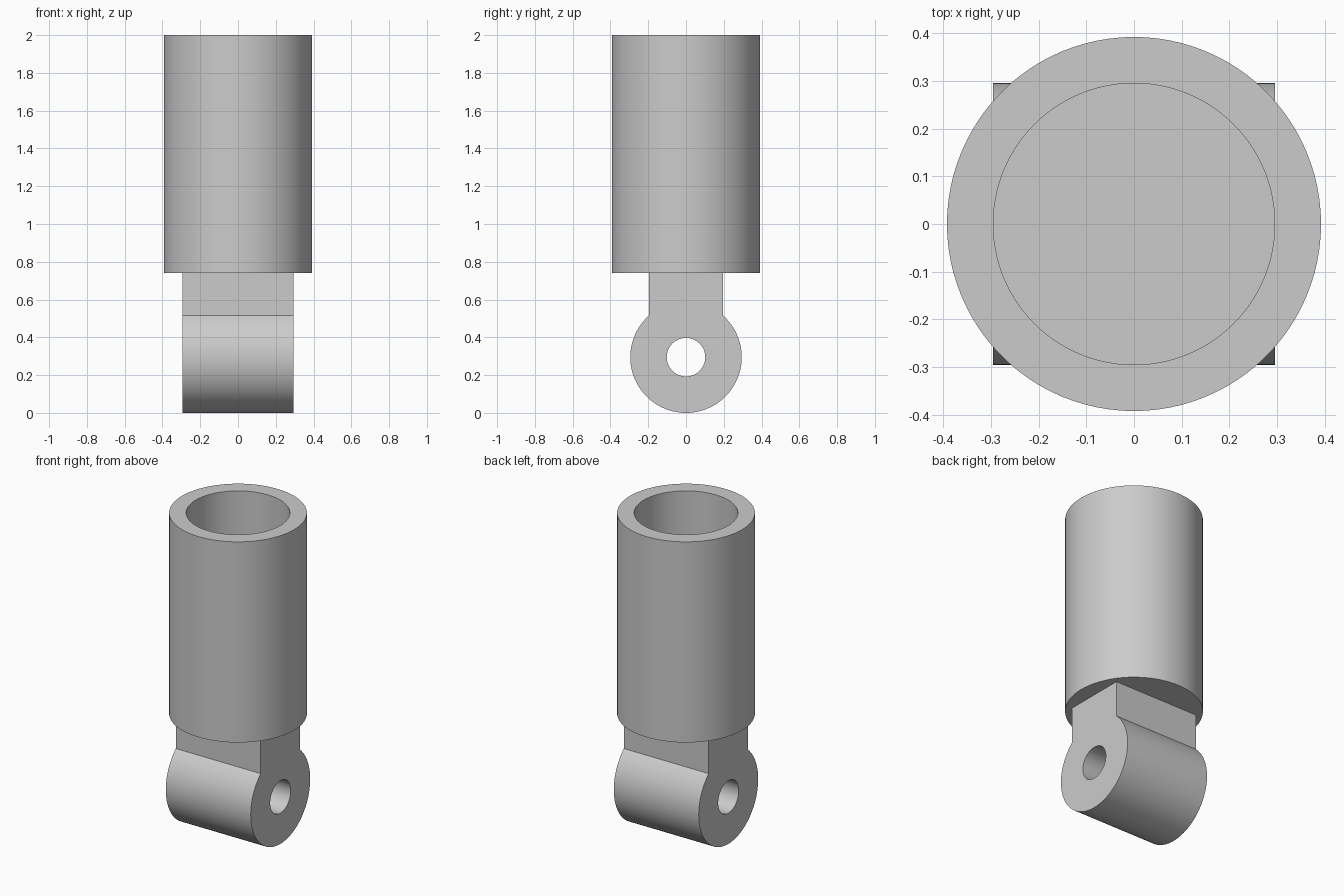
import bpy
import bmesh
from math import sin, cos, pi, asin, radians

SEGMENTS = 96
OUTER_R, BORE_R = 0.392, 0.295       # socket tube
TUBE_BOTTOM, BORE_FLOOR, TOP = 0.74, 0.84, 2.0
LUG_R, PIN_R, NECK = 0.295, 0.102, 0.196   # pivot lug, neck half width
LUG_Z = LUG_R

cube = bpy.data.objects.get("Cube")
if cube:
    bpy.data.objects.remove(cube, do_unlink=True)

grey = bpy.data.materials.new("plain grey")
grey.use_nodes = True
color = (0.6, 0.6, 0.6, 1)
grey.diffuse_color = color
bsdf = next(n for n in grey.node_tree.nodes if n.type == 'BSDF_PRINCIPLED')
bsdf.inputs["Base Color"].default_value = color


def make_object(name, bm):
    bmesh.ops.recalc_face_normals(bm, faces=bm.faces)
    mesh = bpy.data.meshes.new(name)
    bm.to_mesh(mesh)
    bm.free()
    mesh.materials.append(grey)
    obj = bpy.data.objects.new(name, mesh)
    bpy.context.collection.objects.link(obj)
    return obj


def smooth(obj):
    bpy.ops.object.select_all(action='DESELECT')
    obj.select_set(True)
    bpy.context.view_layer.objects.active = obj
    bpy.ops.object.shade_smooth_by_angle(angle=radians(30))


def extrude_x(name, outline, half):
    """Extrude a closed (y, z) outline symmetrically along x."""
    bm = bmesh.new()
    ends = [[bm.verts.new((x, y, z)) for y, z in outline] for x in (-half, half)]
    for end in ends:
        bm.faces.new(end)
    for i in range(len(outline)):
        bm.faces.new((ends[0][i - 1], ends[0][i], ends[1][i], ends[1][i - 1]))
    return make_object(name, bm)


def arc(radius, start, end, steps):
    return [(radius * cos(start + (end - start) * i / steps),
             LUG_Z + radius * sin(start + (end - start) * i / steps))
            for i in range(steps + 1)]


# Socket tube: turned profile with a blind bore open at the top
profile = [(OUTER_R, TUBE_BOTTOM), (OUTER_R, TOP), (BORE_R, TOP), (BORE_R, BORE_FLOOR)]
bm = bmesh.new()
rings = [[bm.verts.new((r * cos(2 * pi * i / SEGMENTS), r * sin(2 * pi * i / SEGMENTS), z))
          for i in range(SEGMENTS)] for r, z in profile]
for a, b in zip(rings, rings[1:]):
    for i in range(SEGMENTS):
        bm.faces.new((a[i - 1], a[i], b[i], b[i - 1]))
bm.faces.new(rings[0])
bm.faces.new(rings[-1])
smooth(make_object("socket_tube", bm))

# Pivot lug: round eye running up into a flat-sided neck
tilt = asin(NECK / LUG_R)
outline = arc(LUG_R, pi / 2 + tilt, 2 * pi + pi / 2 - tilt, 80)
outline += [(NECK, TUBE_BOTTOM), (-NECK, TUBE_BOTTOM)]
lug = extrude_x("pivot_lug", outline, LUG_R)

# Pin hole through the lug
cutter = extrude_x("pin_hole_cutter", arc(PIN_R, 0, 2 * pi, 64)[:-1], LUG_R + 0.1)
cutter.hide_render = True
hole = lug.modifiers.new("pin_hole", 'BOOLEAN')
hole.operation = 'DIFFERENCE'
hole.solver = 'EXACT'
hole.object = cutter
bpy.context.view_layer.objects.active = lug
bpy.ops.object.modifier_apply(modifier=hole.name)
bpy.data.objects.remove(cutter, do_unlink=True)
smooth(lug)
